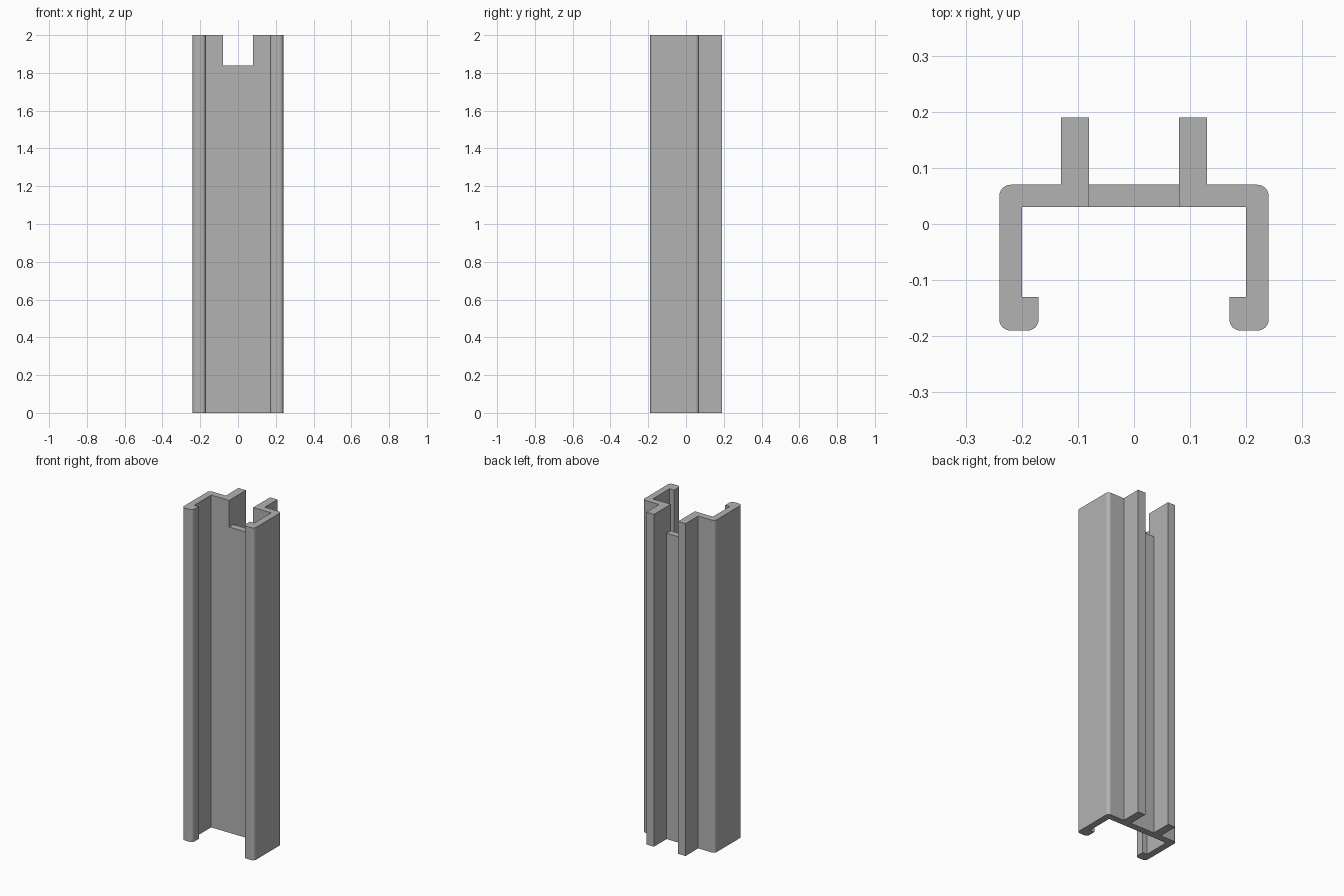
import bpy
import bmesh
from math import cos, sin, pi, radians

cube = bpy.data.objects.get("Cube")
if cube:
    bpy.data.objects.remove(cube)

HEIGHT, NOTCH_Z, RADIUS, STEPS = 2.0, 1.84, 0.02, 6


def rounded(cx, cy, start):
    """Quarter arc running clockwise from the start angle."""
    return [(cx + RADIUS * cos(start - pi / 2 * i / STEPS),
             cy + RADIUS * sin(start - pi / 2 * i / STEPS)) for i in range(STEPS + 1)]


# Half section: web end, rear fin, side wall and hooked front lip
half = [(0.08, 0.03), (0.08, 0.07), (0.08, 0.19), (0.13, 0.19), (0.13, 0.07)]
half += rounded(0.22, 0.05, pi / 2)
half += rounded(0.22, -0.17, 0)
half += rounded(0.19, -0.17, -pi / 2)
half += [(0.17, -0.13), (0.20, -0.13), (0.20, 0.03)]

bm = bmesh.new()


def extrude(faces, dz):
    """Raise faces and return the new caps, keeping only a bottom cap."""
    at_base = faces[0].verts[0].co.z < 0.001
    out = bmesh.ops.extrude_face_region(bm, geom=faces, use_keep_orig=at_base)["geom"]
    bmesh.ops.translate(bm, vec=(0, 0, dz),
                        verts=[g for g in out if isinstance(g, bmesh.types.BMVert)])
    if not at_base:
        old = [f for f in faces if f.is_valid]
        if old:
            bmesh.ops.delete(bm, geom=old, context='FACES_ONLY')
    return [g for g in out if isinstance(g, bmesh.types.BMFace)]


# Two mirrored sides joined by the web
left = [bm.verts.new((x, y, 0)) for x, y in half]
right = [bm.verts.new((-x, y, 0)) for x, y in half]
section = [bm.faces.new(left[::-1]), bm.faces.new(right),
           bm.faces.new((left[0], left[1], right[1], right[0]))]

# Full section up to the notch, then only the sides to the top
caps = extrude(section, NOTCH_Z)
sides = [f for f in caps if abs(f.calc_center_median().x) > 0.05]
extrude(sides, HEIGHT - NOTCH_Z)
bmesh.ops.dissolve_limit(bm, angle_limit=radians(1), verts=bm.verts[:], edges=bm.edges[:])
bmesh.ops.recalc_face_normals(bm, faces=bm.faces[:])

mesh = bpy.data.meshes.new("channel_profile")
bm.to_mesh(mesh)
bm.free()
channel = bpy.data.objects.new("channel_profile", mesh)
bpy.context.collection.objects.link(channel)

# Plain grey metal
grey = bpy.data.materials.new("grey_metal")
grey.use_nodes = True
color = (0.45, 0.45, 0.45, 1)
grey.diffuse_color = color
grey.node_tree.nodes["Principled BSDF"].inputs["Base Color"].default_value = color
mesh.materials.append(grey)

# Smooth corners, flat walls
bpy.ops.object.select_all(action='DESELECT')
channel.select_set(True)
bpy.context.view_layer.objects.active = channel
bpy.ops.object.shade_smooth_by_angle(angle=radians(30))
weighted = channel.modifiers.new("flat_walls", 'WEIGHTED_NORMAL')
weighted.keep_sharp = True
